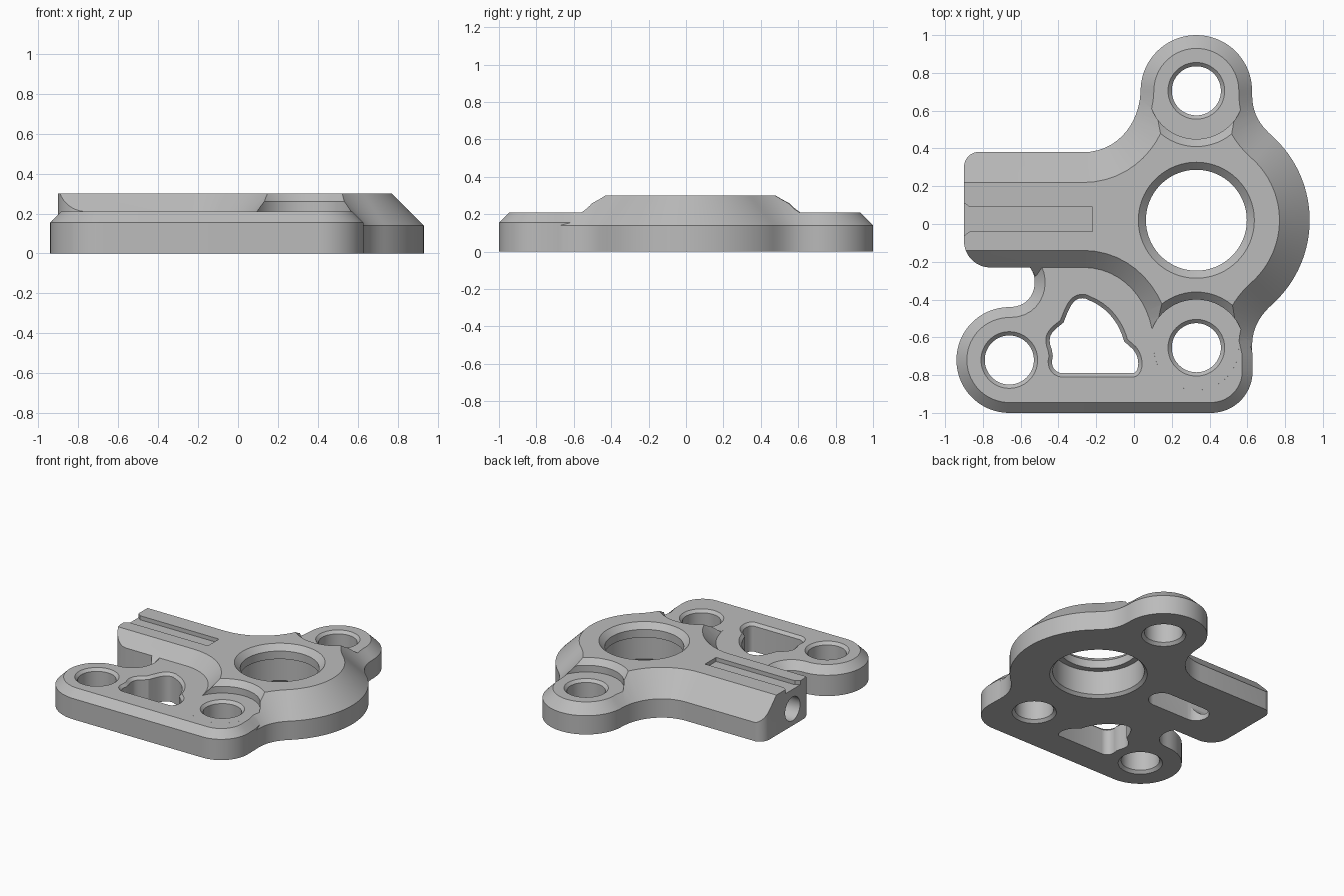
import bpy, bmesh
from math import sin, cos, radians, tau
from mathutils import Vector
from mathutils.geometry import interpolate_bezier

if "Cube" in bpy.data.objects:
    bpy.data.objects.remove(bpy.data.objects["Cube"])

metal = bpy.data.materials.new("grey_metal")
metal.use_nodes = True
metal.diffuse_color = (0.5, 0.5, 0.5, 1)
metal.node_tree.nodes["Principled BSDF"].inputs["Base Color"].default_value = (0.5, 0.5, 0.5, 1)


def arc(cx, cy, r, start, end, n=24):
    angles = [radians(start + (end - start) * i / n) for i in range(n + 1)]
    return [Vector((cx + r * cos(a), cy + r * sin(a))) for a in angles]


def curve(a, b, c, d, n=14):
    return [Vector(p[:2]) for p in interpolate_bezier(*[Vector(p).to_3d() for p in (a, b, c, d)], n)]


def tidy(points):
    points = [Vector(p) for p in points]
    return [p for i, p in enumerate(points) if (p - points[i - 1]).length > 1e-3]


def inset(points, amount):
    """Mitred inward offset of a counter-clockwise outline."""
    if amount == 0:
        return points
    out = []
    for i, p in enumerate(points):
        before = (p - points[i - 1]).normalized()
        after = (points[(i + 1) % len(points)] - p).normalized()
        n1, n2 = Vector((-before.y, before.x)), Vector((-after.y, after.x))
        out.append(p + (n1 + n2) * amount / max(1 + n1.dot(n2), 0.4))
    return out


def finish(name, bm):
    bmesh.ops.recalc_face_normals(bm, faces=bm.faces)
    mesh = bpy.data.meshes.new(name)
    bm.to_mesh(mesh)
    bm.free()
    mesh.materials.append(metal)
    obj = bpy.data.objects.new(name, mesh)
    bpy.context.collection.objects.link(obj)
    return obj


def stack(name, rings):
    """Closed solid from matching rings of 3D points."""
    bm = bmesh.new()
    rows = [[bm.verts.new(p) for p in ring] for ring in rings]
    n = len(rows[0])
    for low, high in zip(rows, rows[1:]):
        for i in range(n):
            j = (i + 1) % n
            bm.faces.new((low[i], low[j], high[j], high[i]))
    bm.faces.new(rows[0][::-1])
    bm.faces.new(rows[-1])
    return finish(name, bm)


def loft(name, outline, levels):
    outline = tidy(outline)
    return stack(name, [[(p.x, p.y, z) for p in inset(outline, d)] for z, d in levels])


def lathe(name, x, y, profile, n=64):
    return stack(name, [[(x + r * cos(tau * i / n), y + r * sin(tau * i / n), z)
                         for i in range(n)] for r, z in profile])


def combine(target, tool, operation="DIFFERENCE"):
    tool.hide_render = True
    mod = target.modifiers.new(operation.lower(), "BOOLEAN")
    mod.operation, mod.object, mod.solver = operation, tool, "EXACT"
    bpy.ops.object.select_all(action="DESELECT")
    bpy.context.view_layer.objects.active = target
    target.select_set(True)
    bpy.ops.object.modifier_apply(modifier=mod.name)
    bpy.data.objects.remove(tool)


hub = (0.33, 0.02)
bosses = [(0.33, 0.705), (0.33, -0.655)]
side_boss = (-0.66, -0.72)

# Raised hub with both bosses and the arm, sloped all round
hub_arc = arc(*hub, 0.6, -48, 48, 40)
low, high = hub_arc[0], hub_arc[-1]
outline = hub_arc
outline += curve(high, (0.642, 0.546), (0.625, 0.61), (0.625, 0.705))
outline += arc(*bosses[0], 0.295, 0, 180, 36)
outline += curve((0.035, 0.705), (0.03, 0.53), (-0.09, 0.38), (-0.27, 0.38))
outline += [(-1.2, 0.38), (-1.2, -0.3)]
outline += curve((-0.27, -0.3), (-0.09, -0.3), (0.035, -0.46), (0.035, -0.655))
outline += arc(*bosses[1], 0.295, 180, 360, 36)
outline += curve((0.625, -0.655), (0.625, -0.58), (0.642, -0.506), low)
body = loft("bearing_bracket", outline, [(-0.1, 0), (0.14, 0), (0.3, 0.16)])

# Trim the arm to its rounded end
trim = arc(-0.82, 0.302, 0.08, 90, 180, 10) + arc(-0.76, -0.09, 0.14, 180, 270, 14)
trim += [(-0.55, -0.23), (-0.52, -0.28), (-0.52, -0.45), (-1.5, -0.45), (-1.5, 0.6), (-0.82, 0.6)]
combine(body, loft("arm_trim", trim, [(-0.3, 0), (0.5, 0)]))

# Lower plate with the side boss; its inner edge is buried in the hub and arm
plate = [(-0.5, 0), (-0.64, -0.155)]
plate += curve((-0.56, -0.222), (-0.5, -0.27), (-0.51, -0.44), (-0.66, -0.44))
plate += arc(*side_boss, 0.28, 90, 270, 36)
plate += arc(0.408, -0.78, 0.22, 270, 360, 20)
plate += [(0.626, -0.68), (0.59, -0.52), (0.45, -0.3), (0.2, -0.05)]
combine(body, loft("lower_plate", plate, [(-0.15, 0), (0.155, 0), (0.21, 0.055)]), "UNION")

# Flat underside at ground level
floor = [(-2, -2), (2, -2), (2, 2), (-2, 2)]
combine(body, loft("floor_cut", floor, [(-0.5, 0), (0, 0)]))

# Round clearances around the two hub bosses
for x, y in bosses:
    combine(body, lathe("clearance", x, y, [(0.255, 0.2101), (0.255, 0.26), (0.295, 0.3), (0.345, 0.35)]))

# Bolt holes with chamfers on both ends
for x, y in bosses + [side_boss]:
    combine(body, lathe("bolt_hole", x, y, [(0.16, -0.01), (0.13, 0.02), (0.13, 0.19), (0.16, 0.22)]))

# Bearing bore with an upper lip
combine(body, lathe("bore", *hub, [(0.34, -0.01), (0.31, 0.02), (0.31, 0.2), (0.267, 0.2),
                                   (0.267, 0.26), (0.317, 0.31)], 96))

# Lightening window, rounded triangle
window = curve((0, -0.81), (0.05, -0.80), (0.06, -0.71), (0.01, -0.65), 10)
window += curve((-0.035, -0.61), (-0.06, -0.52), (-0.12, -0.43), (-0.23, -0.385), 10)
window += curve((-0.25, -0.375), (-0.31, -0.365), (-0.34, -0.39), (-0.37, -0.46), 10)
window += curve((-0.39, -0.51), (-0.44, -0.55), (-0.49, -0.58), (-0.455, -0.67), 10)
window += curve((-0.45, -0.70), (-0.47, -0.77), (-0.42, -0.81), (-0.38, -0.81), 10)
combine(body, loft("window", window, [(-0.1, 0.02), (0.19, 0.02), (0.21, 0), (0.25, 0)]))

# Strip groove along the arm, flared at its open end
groove = [(-1, -0.08), (-0.91, -0.07), (-0.87, -0.04), (-0.22, -0.04), (-0.22, 0.09),
          (-0.87, 0.09), (-0.91, 0.12), (-1, 0.13)]
combine(body, loft("groove", groove, [(0.27, 0), (0.4, 0)]))

# Pocket under the arm, and the end bore that opens into it
pocket = arc(-0.22, 0.03, 0.09, -90, 90, 20) + arc(-0.52, 0.03, 0.09, 90, 270, 20)
combine(body, loft("pocket", pocket, [(-0.1, 0), (0.2, 0)]))
end_bore = stack("end_bore", [[(x, 0.03 + 0.088 * cos(tau * i / 40), 0.125 + 0.088 * sin(tau * i / 40))
                              for i in range(40)] for x in (-1, -0.4)])
combine(body, end_bore)

bpy.ops.object.shade_smooth_by_angle(angle=radians(25))
